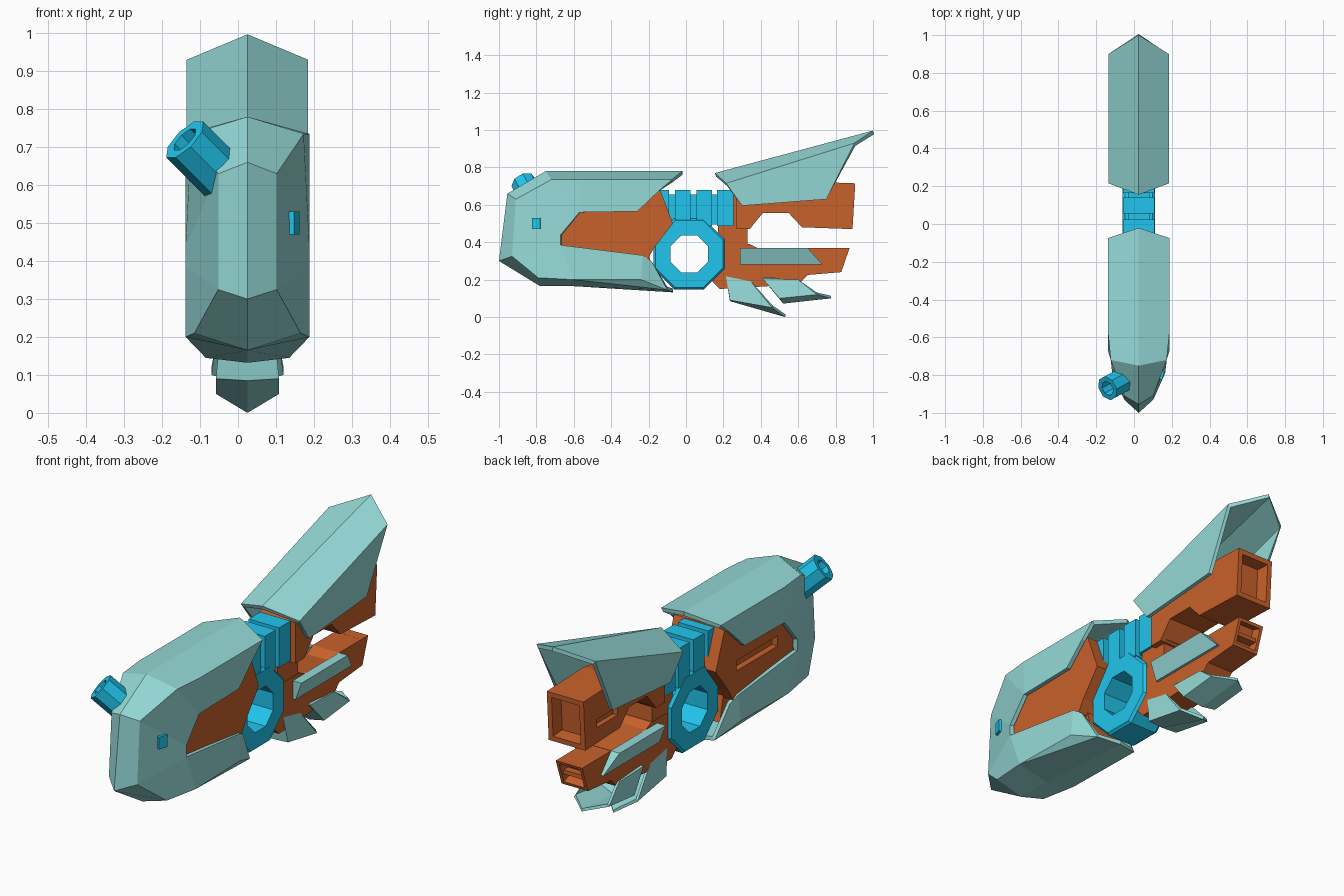
import bpy, bmesh
from math import pi, cos, sin, radians
from mathutils import Vector, Matrix

if "Cube" in bpy.data.objects:
    bpy.data.objects.remove(bpy.data.objects["Cube"])

CX = 0.025  # centre plane of the craft (the side nozzle shifts the overall bounds)


def mat(name, rgb):
    m = bpy.data.materials.new(name)
    m.diffuse_color = (*rgb, 1)
    m.use_nodes = True
    m.node_tree.nodes["Principled BSDF"].inputs["Base Color"].default_value = m.diffuse_color
    return m


TEAL = mat("teal", (0.30, 0.70, 0.68))
BLUE = mat("blue", (0.015, 0.56, 0.85))
RUST = mat("rust", (0.58, 0.12, 0.025))


def finish(name, bm, material, loc=(CX, 0, 0)):
    me = bpy.data.meshes.new(name)
    bm.to_mesh(me)
    bm.free()
    ob = bpy.data.objects.new(name, me)
    ob.location = loc
    bpy.context.collection.objects.link(ob)
    if material:
        me.materials.append(material)
    return ob


def shell(name, pts, faces, thick=0.02):
    """Half shell from named (half width, y, z) points, mirrored and thickened inward."""
    bm = bmesh.new()
    v = {k: bm.verts.new(p) for k, p in pts.items()}
    for f in faces:
        bm.faces.new([v[k] for k in f.split()])
    bmesh.ops.recalc_face_normals(bm, faces=bm.faces[:])
    ref = sum((Vector(p) for p in pts.values()), Vector()) / len(pts)
    ref.x = 0
    if sum(f.normal.dot(f.calc_center_median() - ref) * f.calc_area() for f in bm.faces) < 0:
        bmesh.ops.reverse_faces(bm, faces=bm.faces[:])
    ob = finish(name, bm, TEAL)
    mir = ob.modifiers.new("mirror", "MIRROR")
    mir.use_clip = True
    sol = ob.modifiers.new("thickness", "SOLIDIFY")
    sol.thickness, sol.offset = thick, -1
    return ob


def prism(name, profile, hw, material, recess=None):
    """Side profile in (y, z) extruded across x; recess hollows the rear end face."""
    bm = bmesh.new()
    a = bm.faces.new([bm.verts.new((-hw, y, z)) for y, z in profile])
    r = bmesh.ops.extrude_face_region(bm, geom=[a])
    bmesh.ops.translate(bm, verts=[g for g in r["geom"] if isinstance(g, bmesh.types.BMVert)],
                        vec=(2 * hw, 0, 0))
    bmesh.ops.recalc_face_normals(bm, faces=bm.faces[:])
    if recess:
        end = max(bm.faces, key=lambda f: f.calc_center_median().y)
        bmesh.ops.inset_individual(bm, faces=[end], thickness=recess[0])
        bmesh.ops.inset_individual(bm, faces=[end], thickness=0.002, depth=-recess[1])
    return finish(name, bm, material)


def lathe(name, profile, center, axis, n, material):
    """Closed (radius, along-axis) profile turned into an n-sided ring."""
    bm = bmesh.new()
    rows = []
    for i in range(n):
        t = 2 * pi * (i + 0.5) / n
        rows.append([bm.verts.new((r * cos(t), r * sin(t), h)) for r, h in profile])
    m = len(profile)
    for i in range(n):
        a, b = rows[i], rows[(i + 1) % n]
        for j in range(m):
            bm.faces.new((a[j], b[j], b[(j + 1) % m], a[(j + 1) % m]))
    bmesh.ops.recalc_face_normals(bm, faces=bm.faces[:])
    bm.transform(Vector(axis).to_track_quat("Z", "Y").to_matrix().to_4x4())
    return finish(name, bm, material, center)


def box(name, center, size, material=None, rot=None):
    bm = bmesh.new()
    bmesh.ops.create_cube(bm, size=1)
    bm.transform((rot or Matrix()) @ Matrix.Diagonal((*size, 1)))
    return finish(name, bm, material, center)


def cut(ob, center, size, rot=None):
    c = box(ob.name + "_cutter", center, size, rot=rot)
    c.hide_render = True
    c.hide_viewport = True
    b = ob.modifiers.new("slot", "BOOLEAN")
    b.object, b.operation, b.solver = c, "DIFFERENCE", "EXACT"


# Front hull: faceted shell with open side and rear
shell("front_hull", {
    "C0": (0, -.02, .78), "C1": (0, -.75, .78), "C2": (0, -.955, .66), "C3": (0, -1, .30),
    "C4": (0, -.78, .165), "C5": (0, -.60, .165), "C6": (0, -.07, .132),
    "E0": (.163, -.075, .735), "Eb": (.163, -.57, .735), "E1": (.148, -.72, .735),
    "E2": (.077, -.91, .63), "E3": (.077, -.93, .325), "E4": (.14, -.79, .21),
    "E5": (.163, -.60, .20), "U": (.163, -.57, .56), "V": (.163, -.67, .44),
    "W": (.163, -.67, .385), "T": (.163, -.26, .565), "S": (.163, -.15, .67),
    "X": (.15, -.23, .33), "Z": (.135, -.185, .30), "Y": (.11, -.10, .145),
    "M": (.155, -.24, .20)},
    ["C0 C1 E1 Eb E0", "C1 C2 E2 E1", "C2 C3 E3 E2", "C3 C4 E4 E3", "C4 C5 E5 E4",
     "C5 C6 Y E5", "E0 Eb U T S", "E1 E2 V U", "E1 U Eb", "E2 E3 W V", "E3 E4 E5 W",
     "W E5 M X", "X M Y Z", "E5 Y M"])

# Rear roof fin
shell("rear_roof_fin", {
    "C0": (0, .155, .77), "C1": (0, 1, .997), "E0": (.16, .215, .715), "E1": (.16, .90, .93),
    "W0": (.152, .30, .595), "W1": (.152, .75, .63)},
    ["C0 C1 E1 E0", "E0 E1 W1 W0"])

# Two small keel fins underneath, each with a front plate
for name, hw, keel, edge, top in (
        ("front_keel_fin", .083, ((.235, .085), (.53, 0)), ((.235, .09), (.46, .05)),
         ((.21, .235), (.33, .21))),
        ("rear_keel_fin", .095, ((.52, .072), (.775, .10)), ((.50, .10), (.70, .12)),
         ((.41, .205), (.60, .20)))):
    p = {}
    for i in (0, 1):
        p[f"C{i}"] = (0, *keel[i])
        p[f"E{i}"] = (hw, *edge[i])
        p[f"W{i}"] = (hw * .85, *top[i])
    p["F"] = (0, *top[0])
    shell(name, p, ["C0 C1 E1 E0", "E0 E1 W1 W0", "F C0 E0 W0"], .014)

# Side wedge plates beside the lower arm
for s, side in ((1, "right"), (-1, "left")):
    bm = bmesh.new()
    for x, y, z in ((.07, .29, .37), (.118, .29, .37), (.07, .65, .37), (.118, .65, .37),
                    (.07, .29, .28), (.085, .29, .28), (.07, .73, .28), (.085, .73, .28)):
        bm.verts.new((s * x, y, z))
    bmesh.ops.convex_hull(bm, input=bm.verts[:])
    finish(side + "_side_plate", bm, TEAL)

# Front core inside the hull, with a long slot on the left
core = prism("front_core", [(-.68, .33), (-.68, .47), (-.58, .60), (-.29, .60), (-.20, .70),
                            (-.14, .685), (-.07, .50), (-.17, .37), (-.205, .31), (-.24, .30)],
             .138, RUST)
cut(core, (CX - .138, -.39, .47), (.06, .32, .05))
prism("core_base", [(-.60, .22), (-.60, .34), (-.20, .34), (-.17, .20)], .09, RUST)

# Rear arms: upper block and lower block, hollow at the rear
upper = prism("upper_rear_arm", [(.27, .67), (.62, .725), (.905, .715), (.89, .47),
                                 (.62, .48), (.55, .555), (.41, .555), (.34, .47), (.27, .47)],
              .10, RUST, (.035, .07))
prism("upper_arm_neck", [(.17, .65), (.35, .66), (.35, .48), (.17, .48)], .07, RUST)
lower = prism("lower_rear_arm", [(.20, .39), (.34, .39), (.38, .37), (.60, .345), (.65, .37),
                                 (.875, .37), (.83, .24), (.65, .225), (.60, .175),
                                 (.36, .16), (.18, .15), (.14, .19), (.20, .27)],
              .072, RUST, (.022, .05))
prism("rear_column", [(.17, .36), (.17, .52), (.33, .52), (.33, .36)], .07, RUST)
box("lower_arm_divider", (CX, .815, .305), (.11, .05, .02), RUST)
cut(upper, (CX - .10, .72, .57), (.05, .16, .04))

# Joint ring
a = 1 / cos(pi / 8)
lathe("joint_ring", [(.18 * a, -.085), (.19 * a, -.072), (.19 * a, .072), (.18 * a, .085),
                     (.10 * a, .085), (.10 * a, -.085)],
      (CX, .017, .337), (1, 0, 0), 8, BLUE)

# Segmented spine above the ring
box("spine_bar", (CX, .05, .575), (.115, .38, .16), BLUE)
for i, (y0, y1) in enumerate(((-.15, -.09), (-.06, .025), (.055, .14), (.165, .255))):
    box(f"spine_block_{i + 1}", (CX, (y0 + y1) / 2, .583), (.165, y1 - y0, .195), BLUE)

# Side nozzle on the left of the nose
d = Vector((.66, .36, -.66)).normalized()
lathe("side_nozzle", [(.068, 0), (.068, .17), (.04, .17), (.04, 0)],
      (-.14, -.87, .72), d, 8, BLUE)

# Small window on the right of the nose
box("nose_window", (CX + .122, -.80, .50), (.016, .045, .06), BLUE,
    Matrix.Rotation(radians(-19), 4, "Z"))
